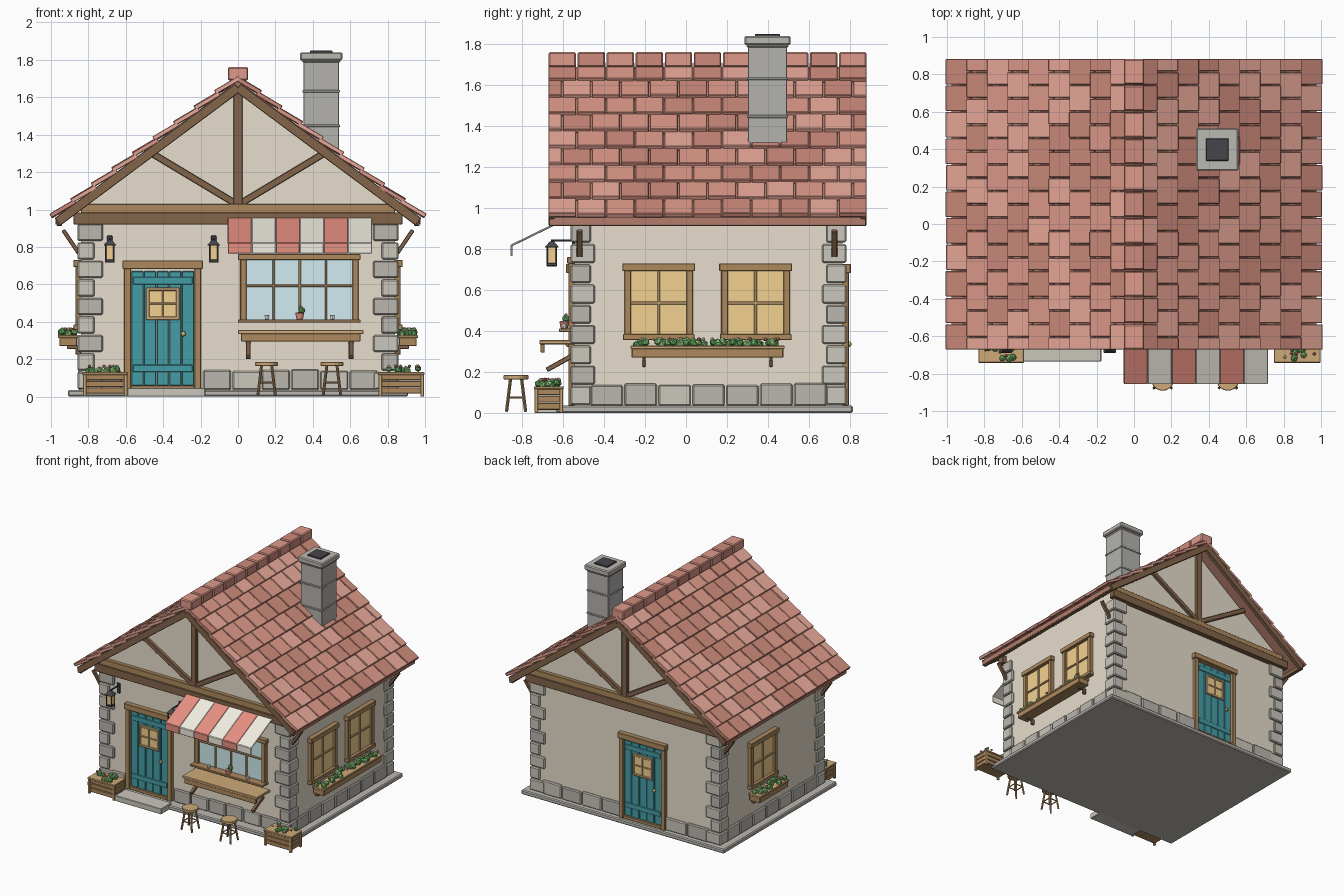
import bpy, bmesh, random
from math import atan, pi, cos, sin
from mathutils import Matrix, Vector

if "Cube" in bpy.data.objects:
    bpy.data.objects.remove(bpy.data.objects["Cube"])

random.seed(4)
COL = dict(plaster=(.80, .73, .61), wood=(.42, .25, .11), dark=(.23, .13, .07), light=(.62, .40, .19),
           stone=(.60, .57, .51), stone2=(.50, .47, .43), slab=(.50, .48, .44), teal=(.06, .34, .38),
           amber=(.90, .64, .28), glass=(.64, .84, .88), red=(.80, .28, .22), cream=(.88, .85, .76),
           tile0=(.74, .33, .26), tile1=(.62, .26, .20), tile2=(.82, .40, .32), iron=(.06, .06, .07),
           leaf=(.14, .42, .12), leaf2=(.24, .55, .18), white=(.95, .93, .9), brass=(.8, .6, .2),
           chim=(.46, .45, .43), deck=(.45, .20, .15))
parts = {}
I = Matrix()
T = Matrix.Translation


def part(name, col):
    return parts.setdefault((name, col), bmesh.new())


def box(name, col, a, b, M=I):
    """Box between two corners, in the frame M."""
    a, b = Vector(a), Vector(b)
    d = b - a
    bmesh.ops.create_cube(part(name, col), size=1,
                          matrix=M @ T((a + b) / 2) @ Matrix.Diagonal((abs(d.x), abs(d.y), abs(d.z), 1)))


def beam(name, col, p, q, w, t, M=I):
    """Box running from p to q with width w and thickness t."""
    p, q = Vector(p), Vector(q)
    R = (q - p).to_track_quat('X', 'Z').to_matrix().to_4x4()
    bmesh.ops.create_cube(part(name, col), size=1,
                          matrix=M @ T((p + q) / 2) @ R @ Matrix.Diagonal(((q - p).length, w, t, 1)))


def cone(name, col, c, r1, r2, h, n, M=I):
    bmesh.ops.create_cone(part(name, col), cap_ends=True, segments=n, radius1=r1, radius2=r2, depth=h,
                          matrix=M @ T(c) @ Matrix.Rotation(pi / n, 4, 'Z'))


def prism(name, col, pts, y0, y1):
    """Extrude an xz profile along y."""
    bm = part(name, col)
    f = bm.faces.new([bm.verts.new((x, y0, z)) for x, z in pts])
    r = bmesh.ops.extrude_face_region(bm, geom=[f])
    bmesh.ops.translate(bm, vec=(0, y1 - y0, 0), verts=[v for v in r['geom'] if isinstance(v, bmesh.types.BMVert)])


def plants(name, u0, u1, y0, y1, z, M):
    for i in range(int((u1 - u0) / .011)):
        col = random.choice(['leaf', 'leaf', 'leaf2', 'leaf2', 'red', 'white'])
        flower = col in ('red', 'white')
        r = .010 if flower else random.uniform(.017, .025)
        c = (random.uniform(u0, u1), random.uniform(y0, y1), z + (.022 if flower else random.uniform(-.005, .01)))
        bmesh.ops.create_icosphere(part(name + ('_flowers' if flower else '_leaves'), col), subdivisions=1, radius=r,
                                   matrix=M @ T(c) @ Matrix.Rotation(random.random() * 3, 4, 'Z'))


# Wall frames: wall plane at local y = 0, outward is -y
F = T((0, -.545, 0))
B = T((0, .765, 0)) @ Matrix.Rotation(pi, 4, 'Z')
R = T((.84, 0, 0)) @ Matrix.Rotation(pi / 2, 4, 'Z')
L = T((-.84, 0, 0)) @ Matrix.Rotation(-pi / 2, 4, 'Z')

# Base slab, doorstep and walls
box('base_slab', 'slab', (-.91, -.635, 0), (.91, .815, .035))
box('doorstep', 'stone', (-.59, -.735, 0), (-.175, -.6, .045))
prism('walls', 'plaster', [(-.84, .03), (.84, .03), (.84, 1.005), (0, 1.635), (-.84, 1.005)], -.545, .765)

# Base stones along each wall, leaving the doors free
for M, u0, u1, gap in ((F, -.75, .75, (-.62, -.19)), (B, -.75, .75, (-.035, .355)),
                       (R, -.47, .69, None), (L, -.69, .47, None)):
    spans = [(u0, gap[0]), (gap[1], u1)] if gap else [(u0, u1)]
    for s, e in spans:
        n = max(1, round((e - s) / .17))
        for i in range(n):
            w = (e - s) / n
            box('base_stones', random.choice(['stone', 'stone2']), (s + i * w + .004, -.016, .035),
                (s + (i + 1) * w - .004, .03, random.uniform(.135, .148)), M)

# Corner quoins, alternating long and short
for sx in (-1, 1):
    for y, d in ((-.545, 1), (.765, -1)):
        for i in range(9):
            lx, ly = ((.135, .08), (.09, .10))[i % 2]
            z = .037 + i * .099
            box('quoins', ('stone', 'stone2')[random.random() < .3], (sx * .858, y - d * .018, z + .003),
                (sx * (.858 - lx), y + d * ly, z + .094))


def window(name, u, M):
    hw = .15
    box(name + '_glass', 'amber', (u - hw, -.012, .37), (u + hw, .01, .70), M)
    for s in (-1, 1):
        box(name + '_frame', 'wood', (u + s * .135, -.03, .36), (u + s * .168, .01, .70), M)
    box(name + '_frame', 'wood', (u - .178, -.04, .692), (u + .178, .01, .73), M)
    box(name + '_frame', 'wood', (u - .175, -.04, .355), (u + .175, .01, .385), M)
    box(name + '_mullion', 'light', (u - .007, -.022, .38), (u + .007, 0, .70), M)
    box(name + '_mullion', 'light', (u - hw, -.022, .53), (u + hw, 0, .544), M)


def flower_box(name, u0, u1, M):
    box(name, 'wood', (u0, -.115, .27), (u1, -.02, .325), M)
    box(name + '_rim', 'light', (u0 - .006, -.122, .312), (u1 + .006, -.015, .328), M)
    n = max(2, round((u1 - u0) / .3))
    for i in range(n):
        u = u0 + .06 + i * (u1 - u0 - .12) / (n - 1)
        box(name + '_bracket', 'dark', (u - .008, -.075, .255), (u + .008, 0, .272), M)
        box(name + '_bracket', 'dark', (u - .008, -.03, .225), (u + .008, 0, .27), M)
    plants(name, u0 + .02, u1 - .02, -.105, -.03, .338, M)


# Side windows and flower boxes
window('right_window_a', -.133, R)
window('right_window_b', .34, R)
flower_box('right_flower_box', -.265, .475, R)
window('left_window', -.235, L)
flower_box('left_flower_box', -.415, -.055, L)


def door(name, u, M):
    for i in range(5):
        w = .338 / 5
        box(name + '_planks', 'teal', (u - .169 + i * w + .002, -.014 - .003 * (i % 2), .06),
            (u - .169 + (i + 1) * w - .002, .01, .67), M)
    for s in (-1, 1):
        box(name + '_frame', 'wood', (u + s * .17, -.03, .035), (u + s * .206, .01, .69), M)
    box(name + '_frame', 'wood', (u - .215, -.04, .682), (u + .215, .01, .727), M)
    box(name + '_frame', 'wood', (u - .17, -.026, .035), (u + .17, .01, .06), M)
    for z in (.13, .60):
        box(name + '_batten', 'teal', (u - .16, -.02, z), (u + .16, 0, z + .04), M)
    box(name + '_pane', 'amber', (u - .08, -.022, .418), (u + .08, 0, .575), M)
    for k in (-1, 0, 1):
        w = .009 if k else .005
        box(name + '_pane_frame', 'light', (u + k * .08 - w, -.028, .41), (u + k * .08 + w, 0, .583), M)
        box(name + '_pane_frame', 'light', (u - .089, -.028, .4965 + k * .078 - w), (u + .089, 0, .4965 + k * .078 + w), M)
    bmesh.ops.create_icosphere(part(name + '_knob', 'brass'), subdivisions=2, radius=.014, matrix=M @ T((u + .11, -.03, .335)))


door('front_door', -.4025, F)
door('back_door', .16, B)

# Shop window with sill, pot and cups
box('shop_glass', 'glass', (.03, -.01, .41), (.63, .01, .74), F)
for x in (.012, .612):
    box('shop_frame', 'wood', (x, -.03, .40), (x + .033, .01, .74), F)
box('shop_frame', 'wood', (.0, -.035, .73), (.655, .01, .762), F)
box('shop_frame', 'wood', (.0, -.075, .395), (.655, .01, .412), F)
for x in (.19, .33, .47):
    box('shop_mullion', 'light', (x - .006, -.022, .41), (x + .006, 0, .74), F)
box('shop_mullion', 'light', (.03, -.022, .585), (.63, 0, .598), F)
cone('sill_pot', 'red', (.33, -.05, .43), .018, .025, .036, 10, F)
plants('sill_pot', .315, .345, -.06, -.04, .455, F)
for x in (.155, .505):
    cone('cups', 'white', (x, -.05, .424), .011, .014, .025, 10, F)

# Serving counter
box('counter_top', 'light', (0, -.715, .335), (.67, -.545, .355))
box('counter_apron', 'wood', (.015, -.71, .295), (.655, -.69, .337))
for x in (.055, .605):
    beam('counter_brace', 'dark', (x, -.68, .21), (x, -.545, .285), .026, .024)

# Striped awning
for i in range(6):
    x, c = -.055 + (i + .5) * .1285, ('red', 'cream')[i % 2]
    beam('awning', c, (x, -.545, .968), (x, -.852, .818), .1285, .01)
    box('awning_valance', c, (x - .064, -.856, .765), (x + .064, -.847, .822))

# Lanterns
for x in (-.685, -.13):
    box('lantern_bracket', 'iron', (x - .015, -.012, .78), (x + .015, 0, .86), F)
    box('lantern_bracket', 'iron', (x - .006, -.115, .836), (x + .006, 0, .847), F)
    cone('lantern_cap', 'iron', (x, -.11, .823), .05, .014, .03, 4, F)
    box('lantern_light', 'amber', (x - .021, -.131, .73), (x + .021, -.089, .81), F)
    box('lantern_base', 'iron', (x - .026, -.136, .716), (x + .026, -.084, .732), F)
    for a in (-1, 1):
        for b in (-1, 1):
            box('lantern_posts', 'iron', (x + a * .018, -.11 + b * .018, .72), (x + a * .026, -.11 + b * .026, .81), F)

# Ground planters
for x0, x1 in ((-.83, -.59), (.75, .995)):
    for k in range(3):
        box('planter', 'wood', (x0 + .006, -.735, .015 + k * .036), (x1 - .006, -.605, .048 + k * .036))
    for x in (x0, x1 - .02):
        for y in (-.74, -.618):
            box('planter_posts', 'light', (x, y, 0), (x + .02, y + .018, .125))
    box('planter_rim', 'light', (x0 - .002, -.742, .115), (x1 + .002, -.598, .13))
    plants('planter', x0 + .025, x1 - .025, -.72, -.62, .14, I)

# Round stools
for x in (.153, .502):
    cone('stool_seat', 'light', (x, -.83, .174), .062, .062, .022, 16)
    for k in range(4):
        a, b = pi / 4 + k * pi / 2, pi / 4 + (k + 1) * pi / 2
        P = lambda t, r, z: (x + r * cos(t), -.83 + r * sin(t), z)
        beam('stool_legs', 'wood', P(a, .038, .168), P(a, .066, .006), .014, .014)
        beam('stool_rungs', 'wood', P(a, .054, .075), P(b, .054, .075), .009, .009)

# Gable timber framing, both ends
for M in (F, B):
    box('tie_beam', 'dark', (-.88, -.04, .92), (.88, .01, .985), M)
    box('tie_beam', 'wood', (-.84, -.03, .98), (.84, .01, 1.03), M)
    box('king_post', 'dark', (-.024, -.028, 1.02), (.024, .01, 1.64), M)
    for s in (-1, 1):
        beam('gable_braces', 'dark', (s * .01, -.01, 1.03), (s * .46, -.01, 1.30), .03, .036, M)

# Roof deck, rake boards, fascia and eave braces
Y0, Y1, S = -.675, .885, .75
prism('roof_deck', 'deck', [(-.975, .92), (0, 1.65), (.975, .92), (.975, .955), (0, 1.69), (-.975, .955)], Y0 + .01, Y1 - .01)
for s in (-1, 1):
    for y in (Y0 + .018, Y1 - .018):
        beam('rake_boards', 'dark', (s * .965, y, .934), (0, y, 1.652), .03, .05)
    box('fascia', 'dark', (s * .94, Y0 + .005, .913), (s * .97, Y1 - .005, .955))
    for y in (-.52, .725):
        beam('eave_braces', 'dark', (s * .85, y, .765), (s * .935, y, .89), .028, .022)

# Roof tiles in staggered rows
ROWS, N = 9, 11
p = (Y1 - Y0) / N
for s in (-1, 1):
    for i in range(ROWS):
        x = (i + .5) * .11
        M = T((s * x, 0, 1.705 - S * x)) @ Matrix.Rotation(s * (atan(S) - .11), 4, 'Y')
        off = -.5 * (i % 2)
        for j in range(N + i % 2):
            a, b = max(Y0, Y0 + (j + off) * p), min(Y1, Y0 + (j + 1 + off) * p)
            h = random.uniform(-.003, .003)
            box('roof_tiles', 'tile%d' % random.randrange(3), (-.077, a + .003, -.012 + h), (.077, b - .003, .012 + h), M)
for j in range(N):
    box('ridge_tiles', 'tile%d' % (j % 2), (-.054, Y0 + j * p + .004, 1.69), (.054, Y0 + (j + 1) * p - .004, 1.762))

# Chimney
C = T((.445, .398, 0))
box('chimney', 'chim', (-.095, -.095, 1.28), (.095, .095, 1.8), C)
for z in (1.44, 1.625):
    box('chimney_bands', 'chim', (-.1, -.1, z), (.1, .1, z + .014), C)
box('chimney_cap', 'slab', (-.103, -.103, 1.785), (.103, .103, 1.80), C)
box('chimney_cap', 'slab', (-.113, -.113, 1.797), (.113, .113, 1.84), C)
box('chimney_flue', 'iron', (-.06, -.06, 1.80), (.06, .06, 1.85), C)

# Turn the collected parts into objects
mats = {}
for (name, col), bm in parts.items():
    bmesh.ops.recalc_face_normals(bm, faces=bm.faces)
    me = bpy.data.meshes.new(name)
    bm.to_mesh(me)
    bm.free()
    if col not in mats:
        mats[col] = bpy.data.materials.new(col)
        mats[col].diffuse_color = (*COL[col], 1)
    me.materials.append(mats[col])
    ob = bpy.data.objects.new(name, me)
    bpy.context.collection.objects.link(ob)
    width = .007 if name in ('quoins', 'base_stones', 'ridge_tiles', 'chimney_cap', 'base_slab') else .003
    if not any(k in name for k in ('leaves', 'flowers', 'knob', 'walls', 'glass', 'deck')):
        bv = ob.modifiers.new('edge_bevel', 'BEVEL')
        bv.width, bv.segments, bv.limit_method = width, 1, 'ANGLE'

for m in bpy.data.materials:
    if m.users and not m.is_grease_pencil:
        m.use_nodes = True
        m.node_tree.nodes["Principled BSDF"].inputs["Base Color"].default_value = m.diffuse_color
